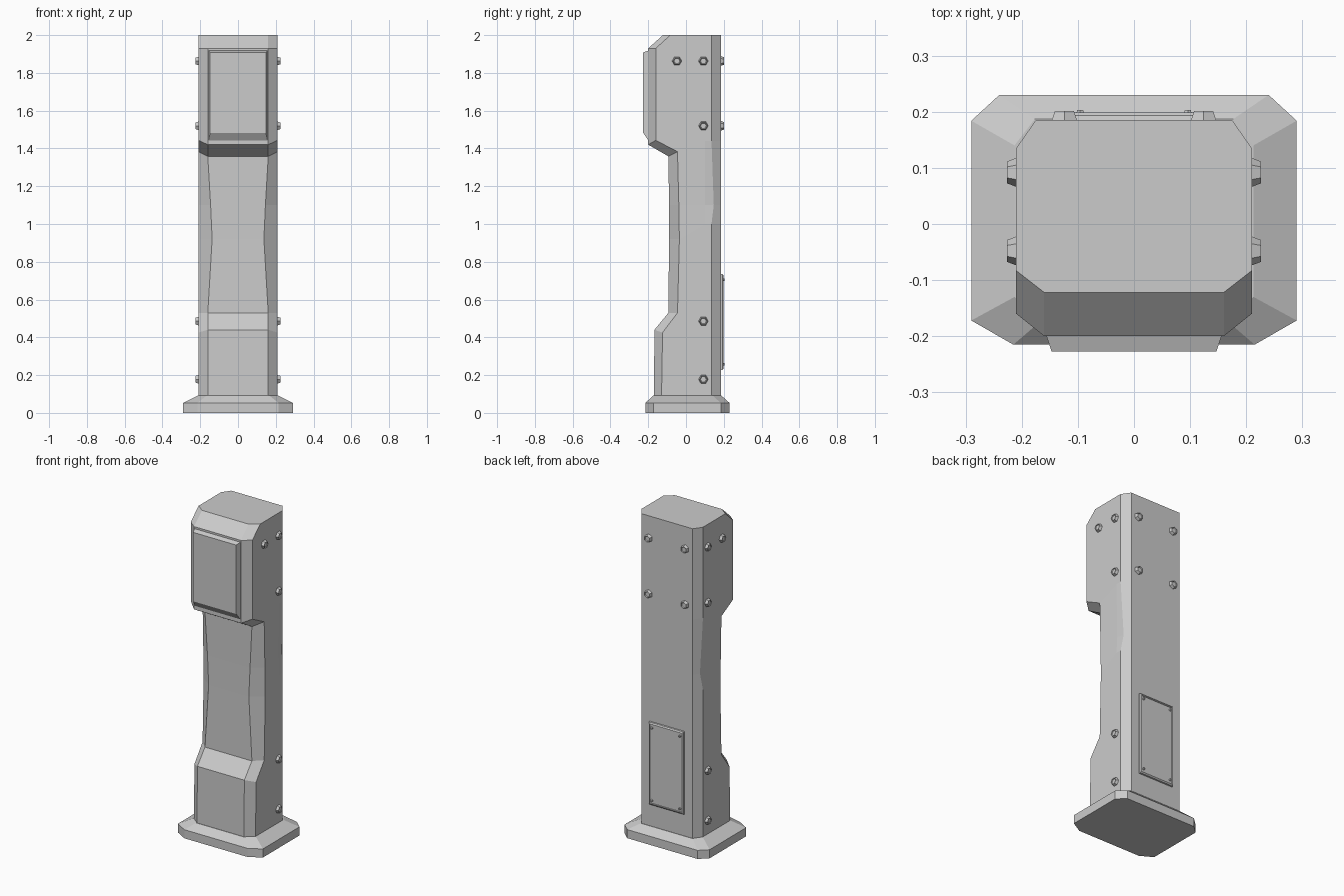
import bpy, bmesh
from mathutils import Matrix, Vector
from math import pi

if "Cube" in bpy.data.objects:
    bpy.data.objects.remove(bpy.data.objects["Cube"])


def make(name, bm):
    bmesh.ops.recalc_face_normals(bm, faces=bm.faces[:])
    me = bpy.data.meshes.new(name)
    bm.to_mesh(me)
    bm.free()
    ob = bpy.data.objects.new(name, me)
    bpy.context.collection.objects.link(ob)
    return ob


def loft(name, rings):
    """Skin a stack of equal-length rings and cap both ends."""
    bm = bmesh.new()
    vs = [[bm.verts.new(p) for p in r] for r in rings]
    n = len(vs[0])
    for a, b in zip(vs, vs[1:]):
        for i in range(n):
            j = (i + 1) % n
            bm.faces.new((a[i], a[j], b[j], b[i]))
    bm.faces.new(vs[0][::-1])
    bm.faces.new(vs[-1])
    return make(name, bm)


def mirrored(half):
    return half + [(-x, y, z) for x, y, z in reversed(half)]


def rect(w, y, z0, z1):
    return [(-w, y, z0), (w, y, z0), (w, y, z1), (-w, y, z1)]


# Base plate with cut corners and a sloped top
def base_ring(z, fx, fy, sx, y0, y1, by, bx):
    return mirrored([(fx, fy, z), (sx, y0, z), (sx, y1, z), (bx, by, z)])


loft("base_plate", [
    base_ring(0, .215, -.215, .29, -.172, .184, .23, .24),
    base_ring(.053, .215, -.215, .29, -.172, .184, .23, .24),
    base_ring(.092, .165, -.172, .213, -.13, .14, .187, .177)])

# Body: front z, front y, front x, side-edge z, side-edge y, back z, dent depth
sections = [
    (.06, -.17, .16, .06, -.13, .06, 0),
    (.44, -.167, .16, .425, -.124, .43, 0),
    (.53, -.093, .16, .53, -.045, .53, 0),
    (.92, -.09, .137, .92, -.035, 1.0, 0),
    (1.1, -.09, .145, 1.1, -.038, 1.1, .012),
    (1.358, -.093, .16, 1.383, -.045, 1.44, 0),
    (1.42, -.2, .16, 1.443, -.16, 1.5, 0),
    (1.93, -.2, .16, 1.93, -.16, 1.93, 0),
    (2.0, -.122, .16, 2.0, -.083, 2.0, 0)]
loft("post_body", [mirrored([
    (fx, fy, fz), (.21, ey, ez), (.21 - d * .3, .1, bz),
    (.21 - d, .135 + d, bz), (.175, .185, bz)])
    for fz, fy, fx, ez, ey, bz, d in sections])

# Screen housing with bevelled rim
loft("screen_panel", [rect(.157, -.19, 1.44, 1.92),
                      rect(.156, -.2, 1.443, 1.918),
                      rect(.147, -.227, 1.483, 1.908)])

# Rear access hatch with a slightly recessed cover
loft("rear_hatch", [rect(.12, .18, .225, .738),
                    rect(.118, .193, .228, .735),
                    rect(.112, .199, .235, .728),
                    rect(.108, .199, .24, .723),
                    rect(.107, .196, .241, .722)])


# Hexagonal bolts: tapered head with a shallow socket
def bolt(name, pos, direction, r=.028, h=.016):
    bm = bmesh.new()
    bmesh.ops.create_cone(bm, cap_ends=True, segments=6, radius1=r,
                          radius2=r * .7, depth=h + .006)
    top = [f for f in bm.faces if f.normal.z > .9]
    bmesh.ops.inset_region(bm, faces=top, thickness=r * .15, depth=-h * .25)
    bmesh.ops.translate(bm, verts=bm.verts[:], vec=(0, 0, h / 2 - .003))
    rot = Vector(direction).to_track_quat('Z', 'Y').to_matrix().to_4x4()
    spin = Matrix.Rotation(pi / 2 if direction[0] else 0, 4, 'Z')
    bm.transform(Matrix.Translation(pos) @ rot @ spin)
    make(name, bm)


for s in (-1, 1):
    for y, z in ((-.048, 1.863), (.092, 1.863), (.092, 1.52),
                 (.092, .486), (.092, .178)):
        bolt("side_bolt", (s * .21, y, z), (s, 0, 0))
    for z in (1.863, 1.52):
        bolt("rear_bolt", (s * .124, .185, z), (0, 1, 0))
    for z in (.258, .705):
        bolt("hatch_screw", (s * .096, .196, z), (0, 1, 0), .009, .007)
